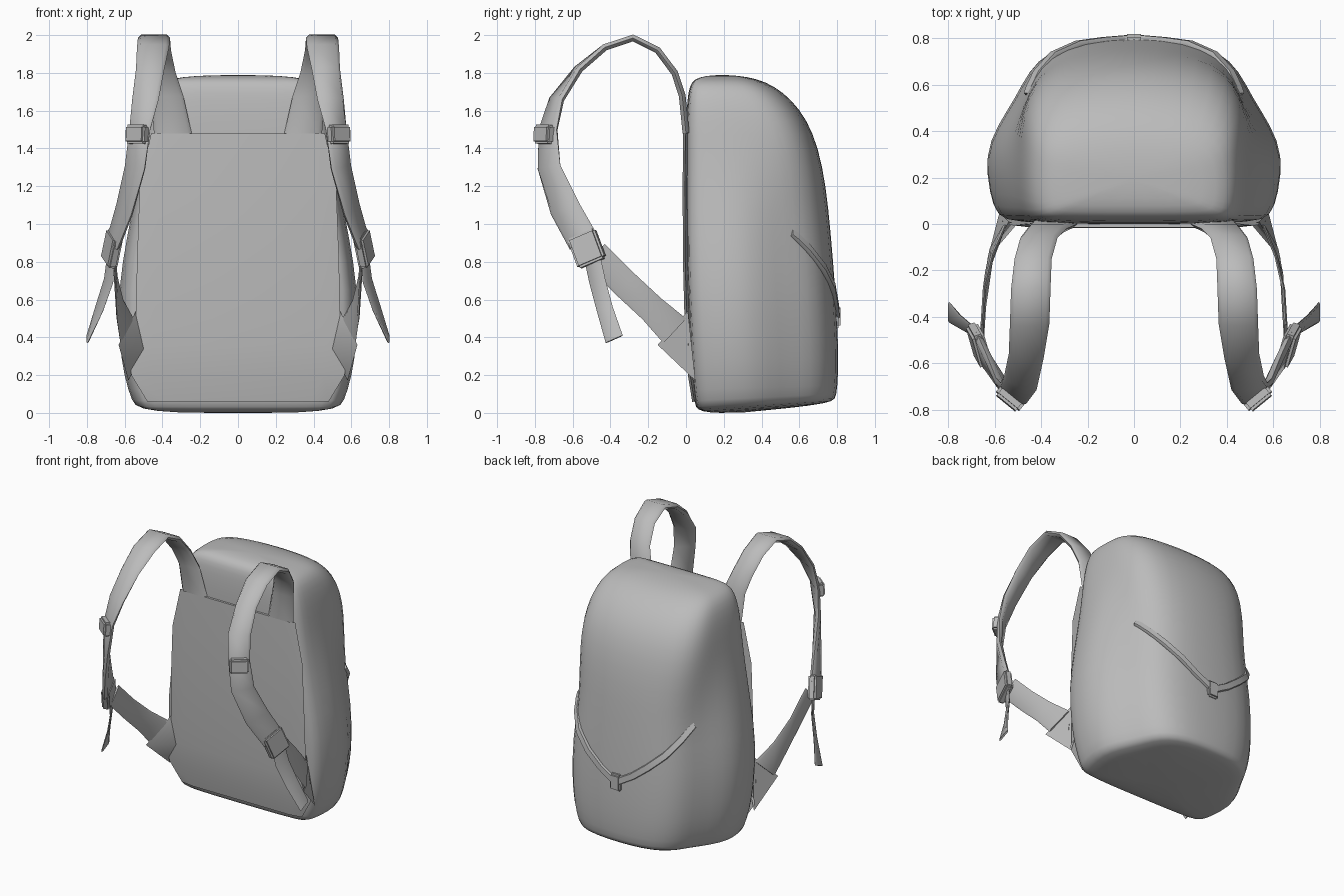
import bpy, bmesh, math
from mathutils import Vector, Matrix
from mathutils.bvhtree import BVHTree

cube = bpy.data.objects.get("Cube")
if cube:
    bpy.data.objects.remove(cube)

GREY = (0.5, 0.5, 0.5, 1)
fabric = bpy.data.materials.new("grey fabric")
fabric.use_nodes = True
fabric.diffuse_color = GREY
shader = fabric.node_tree.nodes["Principled BSDF"]
shader.inputs["Base Color"].default_value = GREY
shader.inputs["Roughness"].default_value = 0.8


def finish(name, bm, angle=40):
    """Turn a bmesh into a smooth-shaded object with sharp creases."""
    bmesh.ops.recalc_face_normals(bm, faces=bm.faces)
    mesh = bpy.data.meshes.new(name)
    bm.to_mesh(mesh)
    bm.free()
    mesh.shade_smooth()
    mesh.set_sharp_from_angle(angle=math.radians(angle))
    mesh.materials.append(fabric)
    obj = bpy.data.objects.new(name, mesh)
    bpy.context.collection.objects.link(obj)
    return obj


def bridge(bm, rings):
    for a, b in zip(rings, rings[1:]):
        for i in range(len(a)):
            j = (i + 1) % len(a)
            bm.faces.new((a[i], a[j], b[j], b[i]))


def ribbon(name, centres, halves, thick):
    """Padded band: centre points, half-width vectors, half thickness."""
    bm = bmesh.new()
    pts = [Vector(p) for p in centres]
    rings = []
    for i, p in enumerate(pts):
        tangent = pts[min(i + 1, len(pts) - 1)] - pts[max(i - 1, 0)]
        w = Vector(halves[min(i, len(halves) - 1)])
        n = tangent.cross(w).normalized() * thick
        section = ((-1, 0), (-.8, 1), (.8, 1), (1, 0), (.8, -1), (-.8, -1))
        rings.append([bm.verts.new(p + w * a + n * b) for a, b in section])
    bridge(bm, rings)
    bm.faces.new(rings[0])
    bm.faces.new(rings[-1])
    return finish(name, bm, 65)


def buckle(name, centre, across, along, size):
    """Bevelled box lying on a band."""
    w = Vector(across).normalized()
    t = Vector(along)
    t = (t - w * t.dot(w)).normalized()
    n = t.cross(w)
    frame = Matrix((w, t, n)).transposed().to_4x4()
    bm = bmesh.new()
    bmesh.ops.create_cube(bm, size=1)
    bmesh.ops.scale(bm, vec=size, verts=bm.verts)
    bmesh.ops.bevel(bm, geom=bm.edges[:], offset=.012, segments=2, affect='EDGES')
    bmesh.ops.transform(bm, matrix=Matrix.Translation(centre) @ frame, verts=bm.verts)
    return finish(name, bm, 60)


# Main bag: half sections (across, depth) with and without side pockets
POCKET = ((0, 0), (.5, 0), (.83, .01), (.92, .03), (.97, .15), (1, .36), (.92, .52),
          (.79, .68), (.715, .81), (.58, .92), (.35, .985), (0, 1))
PLAIN = ((0, 0), (.5, 0), (.85, .01), (.95, .04), (.99, .15), (1, .35), (.99, .52),
         (.97, .69), (.89, .83), (.7, .94), (.35, .985), (0, 1))
# height, half width, front, back, tilt
LEVELS = ((.012, .4, .12, .68, .04), (.03, .54, .06, .785, .045), (.055, .57, .045, .8, .045),
          (.2, .615, .03, .81, 0), (.37, .64, .02, .81, 0), (.65, .648, .005, .795, 0),
          (.95, .595, 0, .77, 0), (1.2, .54, 0, .745, 0), (1.4, .505, 0, .705, 0),
          (1.55, .485, 0, .645, 0), (1.66, .46, .008, .56, 0), (1.73, .425, .018, .47, 0),
          (1.77, .365, .045, .375, 0), (1.785, .23, .11, .28, 0))

bm = bmesh.new()
rings = []
for z, w, front, back, tilt in LEVELS:
    k = min(1, max(0, (1.45 - z) / .5))
    half = [(a[0] * k + b[0] * (1 - k), a[1] * k + b[1] * (1 - k))
            for a, b in zip(POCKET, PLAIN)]
    loop = half + [(-x, t) for x, t in half[-2:0:-1]]
    rings.append([bm.verts.new((x * w, front + t * (back - front), z + tilt * (t - .3)))
                  for x, t in loop])
bridge(bm, rings)
for ring, tip in ((rings[0], (0, .3, 0)), (rings[-1], (0, .19, 1.79))):
    apex = bm.verts.new(tip)
    for i in range(len(ring)):
        bm.faces.new((ring[i - 1], ring[i], apex))
surface = BVHTree.FromBMesh(bm)
bag = finish("bag_body", bm, 75)
bag.modifiers.new("Smooth", 'SUBSURF').levels = 1
bag.modifiers["Smooth"].render_levels = 1

# Padded panel against the wearer, flaring towards the strap tabs
ribbon("back_panel",
       [(0, -.003, 1.48), (0, -.006, 1.2), (0, -.004, .8), (0, .004, .5),
        (0, .012, .36), (0, .022, .2), (0, .045, .06)],
       [(.46, 0, 0), (.52, 0, 0), (.535, 0, 0), (.54, 0, 0), (.57, 0, 0), (.565, 0, 0), (.48, 0, 0)],
       .012)

# Shoulder strap path and half widths
STRAP = ((.345, 0, 1.48), (.375, -.02, 1.68), (.41, -.06, 1.8), (.435, -.15, 1.92),
         (.445, -.28, 1.985), (.45, -.43, 1.935), (.465, -.57, 1.82), (.49, -.685, 1.66),
         (.52, -.73, 1.5), (.545, -.725, 1.3), (.6, -.64, 1.08), (.66, -.54, .9))
WIDTHS = ((.1, 0, 0), (.085, 0, 0), (.08, 0, 0), (.08, 0, 0), (.085, 0, 0), (.085, 0, 0),
          (.075, .01, 0), (.07, .03, 0), (.055, .045, 0), (.05, .06, .01),
          (.035, .075, .03), (.02, .075, .035))

for side, s in (("left", 1), ("right", -1)):
    def flip(points):
        return [(x * s, y, z) for x, y, z in points]

    ribbon(side + "_shoulder_strap", flip(STRAP), flip(WIDTHS), .018)
    ribbon(side + "_lower_webbing",
           flip([(.655, -.48, .84), (.645, -.32, .68), (.625, -.18, .55), (.588, -.06, .435)]),
           flip([(0, .05, .055), (0, .05, .055), (-.015, .05, .055), (-.035, .06, .065)]), .007)
    ribbon(side + "_loose_strap_end",
           flip([(.67, -.5, .84), (.685, -.47, .7), (.735, -.43, .55), (.797, -.38, .39)]),
           flip([(.02, .042, .01), (.024, .042, .012), (.02, .042, .012), (0, .045, .02)]), .006)

    # Adjusters on the strap
    buckle(side + "_upper_adjuster", *flip([(.535, -.752, 1.475), (.055, .045, 0), (.02, 0, -.2)]),
           (.13, .1, .055))
    buckle(side + "_lower_adjuster", *flip([(.668, -.525, .87), (.02, .07, .03), (.05, .1, -.2)]),
           (.16, .17, .055))

    # Triangular tab joining the webbing to the bag
    bm = bmesh.new()
    corners = flip([(.54, .01, .54), (.632, -.15, .36), (.58, .05, .17), (.5, .005, .34)])
    v = [bm.verts.new(c) for c in corners]
    bm.faces.new((v[0], v[1], v[3]))
    bm.faces.new((v[1], v[2], v[3]))
    bm.faces.new((v[0], v[2], v[1]))
    finish(side + "_strap_tab", bm)

    # Elastic cord draped over the outer face
    path = []
    for x, z in ((.455, .955), (.445, .93), (.415, .865), (.345, .765), (.24, .67), (.13, .585), (0, .51)):
        hit = surface.ray_cast(Vector((x * s, 3, z)), Vector((0, -1, 0)))[0]
        path.append(hit)
    ribbon(side + "_elastic_cord", path, flip([(-.014, 0, .02)]), .014)

# Clip where the cords meet
buckle("cord_clip", (0, .799, .51), (1, 0, 0), (0, 0, -1), (.085, .12, .04))
